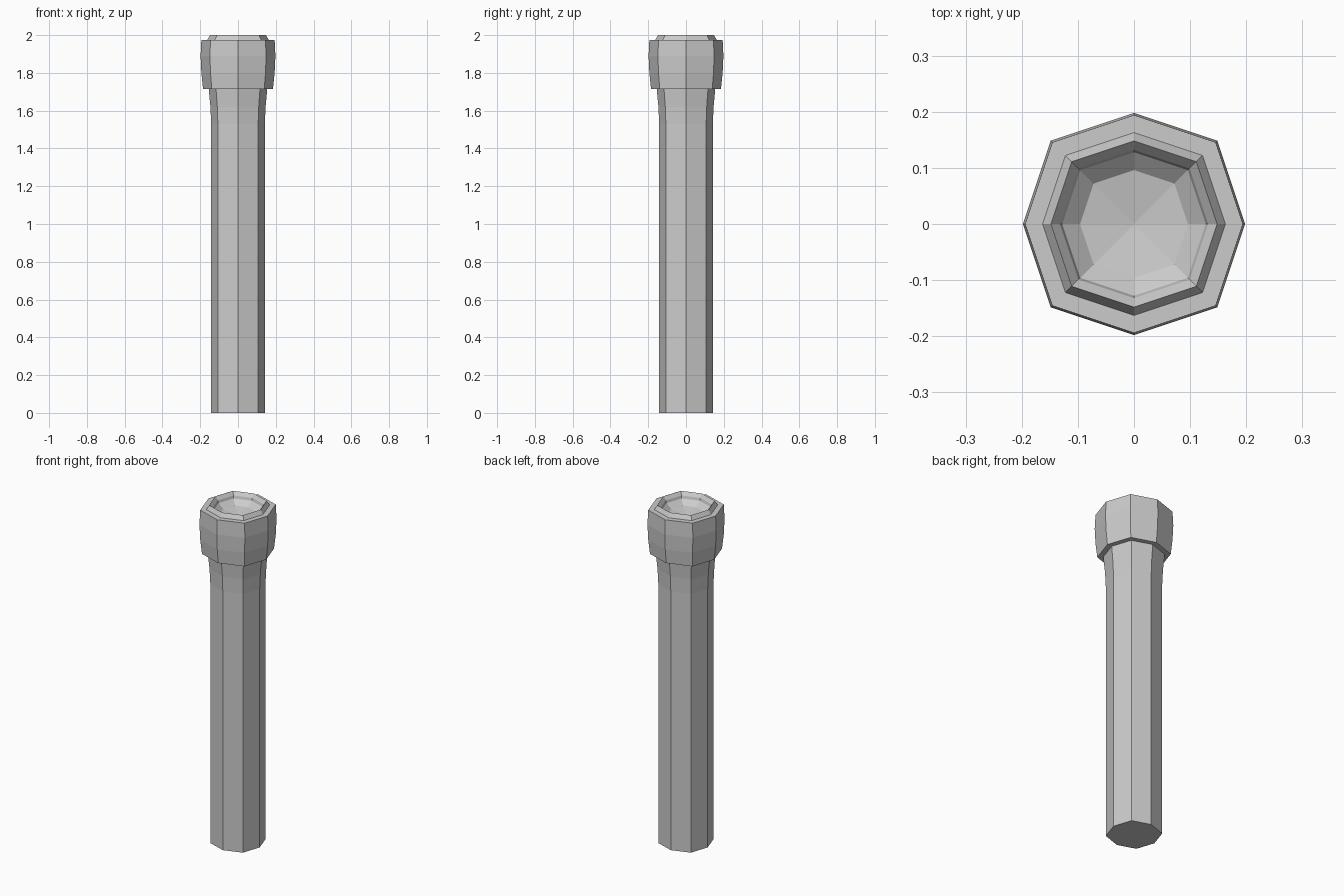
import bpy, bmesh

if "Cube" in bpy.data.objects:
    bpy.data.objects.remove(bpy.data.objects["Cube"])

def ring(bm, r, z):
    # octagon with its corners slightly pushed out on the diagonals
    d = 0.75 * r
    pts = [(r, 0), (d, d), (0, r), (-d, d), (-r, 0), (-d, -d), (0, -r), (d, -d)]
    return [bm.verts.new((x, y, z)) for x, y in pts]

def lathe(name, profile, tip):
    bm = bmesh.new()
    rings = [ring(bm, r, z) for r, z in profile]
    for a, b in zip(rings, rings[1:]):
        for i in range(8):
            j = (i + 1) % 8
            bm.faces.new((a[i], a[j], b[j], b[i]))
    bm.faces.new(rings[0][::-1])
    t = bm.verts.new((0, 0, tip))
    for i in range(8):
        bm.faces.new((rings[-1][i], rings[-1][(i + 1) % 8], t))
    bmesh.ops.recalc_face_normals(bm, faces=bm.faces)
    mesh = bpy.data.meshes.new(name)
    bm.to_mesh(mesh)
    bm.free()
    obj = bpy.data.objects.new(name, mesh)
    bpy.context.collection.objects.link(obj)
    return obj

# Shaft, flared neck, swollen head, raised rim and recessed bowl in one profile
lathe("flashlight_body", [
    (0.142, 0), (0.142, 1.53), (0.146, 1.62), (0.155, 1.715),   # shaft
    (0.185, 1.715), (0.194, 1.80), (0.198, 1.89), (0.194, 1.975),  # head
    (0.163, 1.975), (0.148, 2.0), (0.132, 1.98),                # rim
    (0.128, 1.965), (0.096, 1.938)], 1.922)                     # bowl
